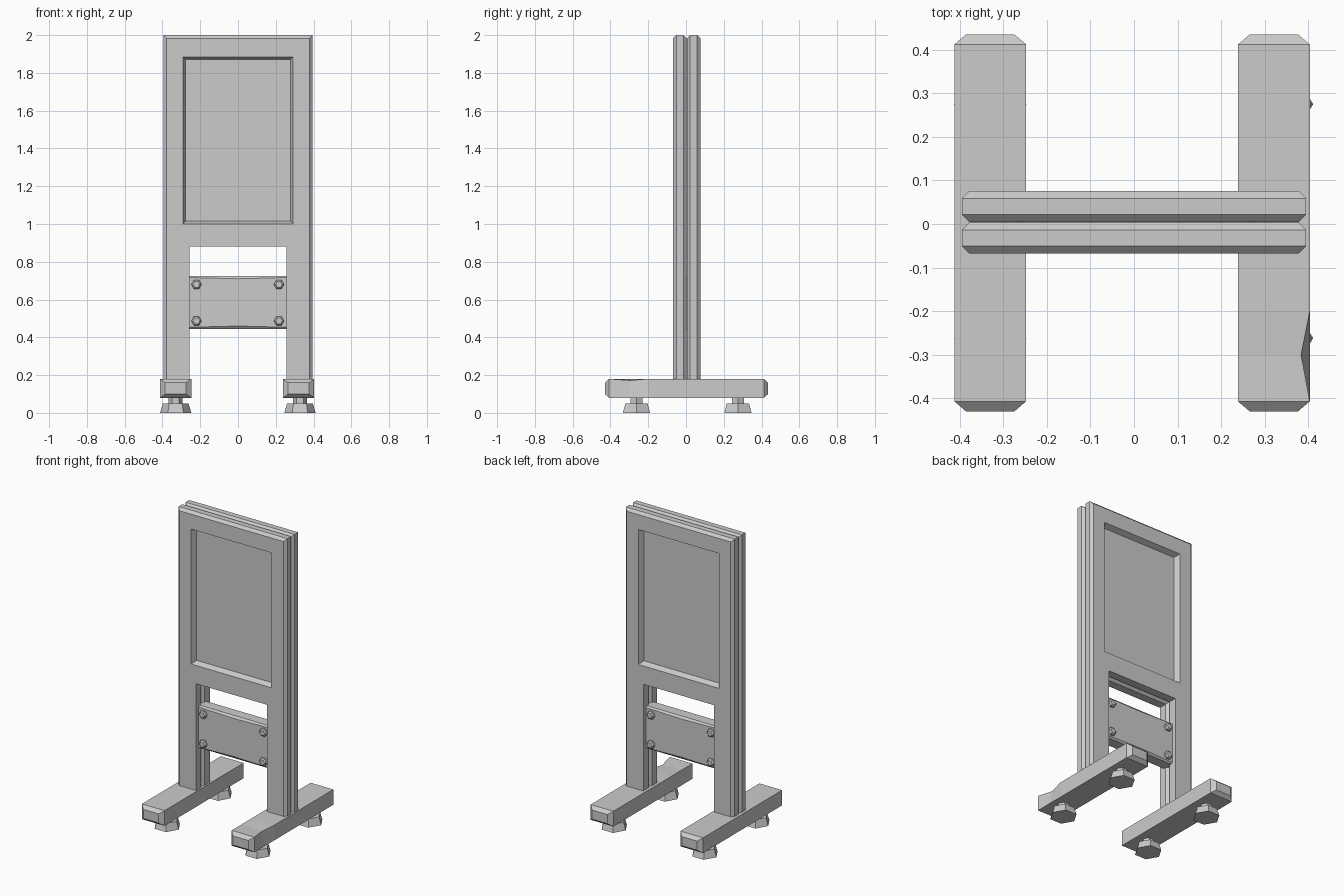
import bpy, bmesh, math
from mathutils import Vector

cube = bpy.data.objects.get("Cube")
if cube:
    bpy.data.objects.remove(cube, do_unlink=True)

GREY = (0.6, 0.6, 0.6, 1)
grey = bpy.data.materials.new("plain grey")
grey.use_nodes = True
grey.diffuse_color = GREY
grey.node_tree.nodes["Principled BSDF"].inputs["Base Color"].default_value = GREY

MID_Y = 0.004      # plane between the two boards


def finish(name, bm):
    bmesh.ops.recalc_face_normals(bm, faces=bm.faces)
    mesh = bpy.data.meshes.new(name)
    bm.to_mesh(mesh)
    bm.free()
    mesh.materials.append(grey)
    ob = bpy.data.objects.new(name, mesh)
    bpy.context.collection.objects.link(ob)
    return ob


def loft_mesh(rings):
    """Skin a row of equal-sized rings and cap both ends."""
    bm = bmesh.new()
    rows = [[bm.verts.new(p) for p in ring] for ring in rings]
    n = len(rows[0])
    for a, b in zip(rows, rows[1:]):
        for i in range(n):
            j = (i + 1) % n
            bm.faces.new((a[i], a[j], b[j], b[i]))
    bm.faces.new(rows[0])
    bm.faces.new(rows[-1])
    return bm


def loft(name, rings):
    return finish(name, loft_mesh(rings))


def rect(y, x0, x1, z0, z1):
    return [Vector(p) for p in ((x0, y, z0), (x1, y, z0), (x1, y, z1), (x0, y, z1))]


def hexagon(centre, r, axis):
    ring = []
    for i in range(6):
        c, s = r * math.cos(i * math.pi / 3), r * math.sin(i * math.pi / 3)
        ring.append(Vector(centre) + Vector((c, s, 0) if axis == "z" else (c, 0, s)))
    return ring


# Boards: an inverted U with chamfered rims and a sunken window
W, LEG, BASE, ARCH, TOP = 0.395, 0.257, 0.17, 0.88, 2.0


def board(name, side):
    outer = MID_Y + side * 0.072
    inner = MID_Y + side * 0.001
    outline = [(-W, BASE), (-W, TOP), (W, TOP), (W, BASE),
               (LEG, BASE), (LEG, ARCH), (-LEG, ARCH), (-LEG, BASE)]
    bm = loft_mesh([[(x, y, z) for x, z in outline] for y in (outer, inner)])
    bmesh.ops.recalc_face_normals(bm, faces=bm.faces)
    rims = []
    for e in bm.edges:
        a, b = (v.co for v in e.verts)
        mid = (a + b) / 2
        if abs(a.y - b.y) > 0.01 or mid.z < BASE + 0.01:
            continue
        on_outside = abs(mid.x) > W - 0.01 or mid.z > TOP - 0.01
        if on_outside or abs(mid.y - inner) < 0.01:
            rims.append(e)
    bmesh.ops.bevel(bm, geom=rims, offset=0.017, offset_type="OFFSET",
                    segments=1, affect="EDGES", profile=0.5)
    ob = finish(name, bm)

    # Window recess with sloping sides
    rings = []
    for depth, grow in ((-0.035, 0.015), (0.035, -0.015)):
        rings.append(rect(outer - side * depth, -0.292 - grow, 0.292 + grow,
                          1.0 - grow, 1.885 + grow))
    cutter = loft(name + "_window_cutter", rings)
    cutter.hide_render = True
    mod = ob.modifiers.new("window", "BOOLEAN")
    mod.operation, mod.solver, mod.object = "DIFFERENCE", "EXACT", cutter
    bpy.context.view_layer.objects.active = ob
    bpy.ops.object.modifier_apply(modifier=mod.name)
    bpy.data.objects.remove(cutter, do_unlink=True)


board("front_board", -1)
board("back_board", 1)


# Cross plate between the legs, its long edges worn toward the middle
def plate_ring(x, wear):
    ring = []
    c = 0.008 + wear
    for sy, sz, flip in ((-1, -1, 0), (1, -1, 1), (1, 1, 0), (-1, 1, 1)):
        corner = [(0.044, 0.14 - c), (0.034, 0.14)]
        for y, z in reversed(corner) if flip == 1 else corner:
            ring.append((x, MID_Y + sy * y, 0.585 + sz * z))
    # keep the points running around the section in order
    return sorted(ring, key=lambda p: math.atan2(p[2] - 0.585, p[1] - MID_Y))


loft("cross_plate", [plate_ring(-0.27, 0), plate_ring(0, 0.007), plate_ring(0.27, 0)])

# Bolts on both faces of the plate
for face, side in (("front", -1), ("back", 1)):
    for hand, x in (("right", -0.22), ("left", 0.217)):
        for level, z in (("lower", 0.487), ("upper", 0.68)):
            loft(f"{face}_{level}_{hand}_bolt",
                 [hexagon((x, MID_Y + side * d, z), r, "y")
                  for d, r in ((0.04, 0.027), (0.056, 0.027), (0.064, 0.018))])

# Base bars with tapered ends, levelling pads underneath
for hand, x in (("right", -0.33), ("left", 0.321)):
    rings = []
    for y, taper in ((-0.43, 1), (-0.407, 0), (-0.3, 0), (-0.2, 0), (0.412, 0), (0.435, 1)):
        w, h = 0.0825 - 0.027 * taper, 0.05 - 0.02 * taper
        rings.append(rect(y, x - w, x + w, 0.13 - h, 0.13 + h))
    if hand == "left":
        rings[2][2] += Vector((-0.02, 0, -0.008))   # worn corner
    loft(hand + "_base_bar", rings)
    for end, y in (("front", -0.262), ("back", 0.275)):
        px = x + (0.007 if x > 0 else 0)
        loft(f"{end}_{hand}_pad",
             [hexagon((px, y, z), r, "z") for z, r in ((0, 0.083), (0.05, 0.068))])
        loft(f"{end}_{hand}_stem",
             [hexagon((px, y, z), 0.037, "z") for z in (0.045, 0.085)])
